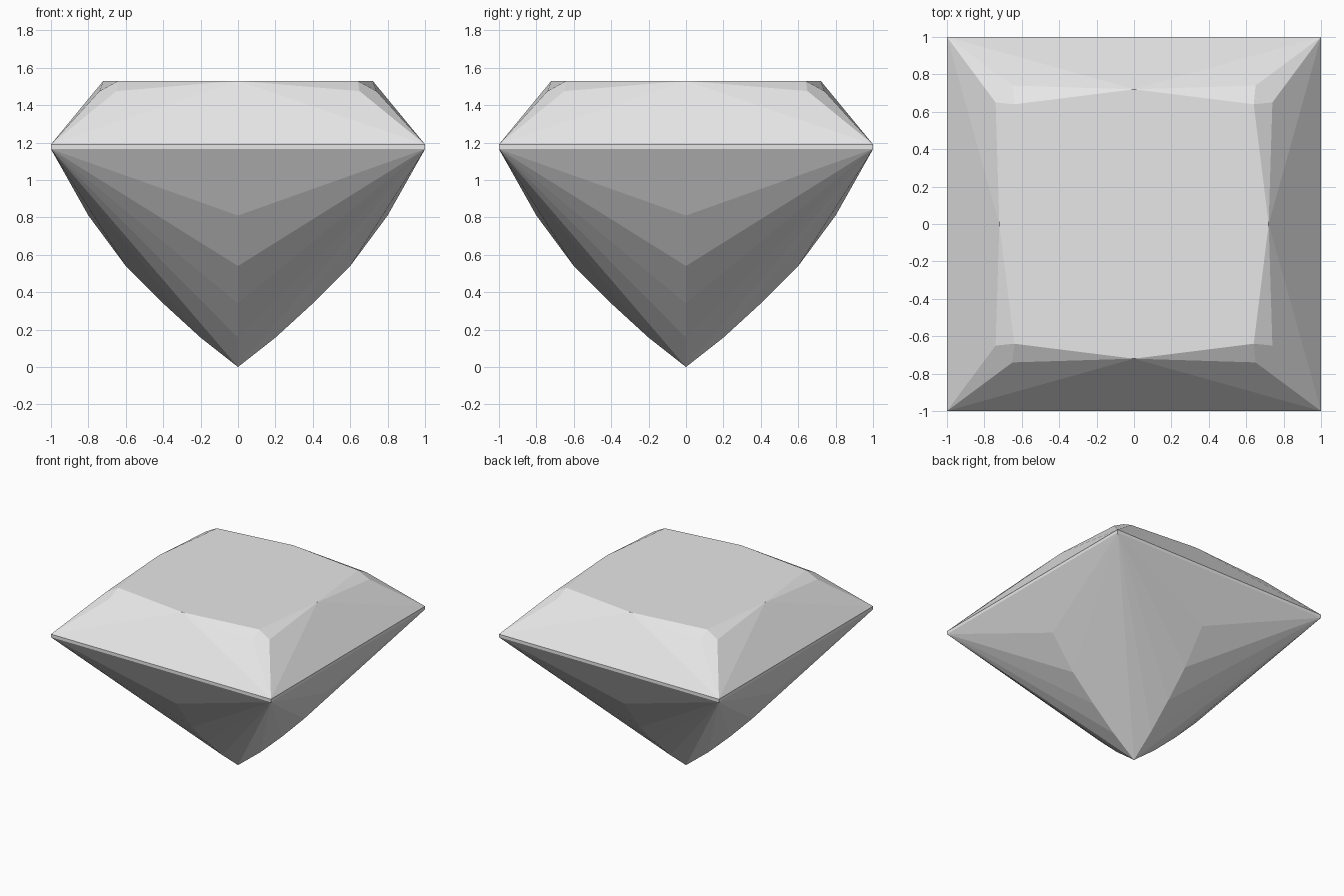
import bpy
import bmesh
from math import pi
from mathutils import Matrix, Vector

old = bpy.data.objects.get("Cube")
if old:
    bpy.data.objects.remove(old, do_unlink=True)

# Single pale grey stone colour
stone = bpy.data.materials.new("pale_grey_stone")
stone.use_nodes = True
grey = (0.8, 0.8, 0.8, 1)
stone.diffuse_color = grey
stone.node_tree.nodes["Principled BSDF"].inputs["Base Color"].default_value = grey

GIRDLE_LOW, GIRDLE_HIGH = 1.165, 1.19
TABLE, BREAK = 1.53, 1.475
CENTRE = Vector((0, 0, 1.1))


def cut_part(name, side_facets, single_facets=()):
    """Repeat the front side's facets on all four sides, facing outward."""
    bm = bmesh.new()
    facets = list(single_facets)
    for turn in range(4):
        spin = Matrix.Rotation(turn * pi / 2, 3, 'Z')
        facets += [[spin @ Vector(p) for p in f] for f in side_facets]
    for facet in facets:
        bm.faces.new([bm.verts.new(p) for p in facet])
    bmesh.ops.remove_doubles(bm, verts=bm.verts[:], dist=0.0005)
    bm.normal_update()
    for face in bm.faces:
        if face.normal.dot(face.calc_center_median() - CENTRE) < 0:
            face.normal_flip()
    mesh = bpy.data.meshes.new(name)
    bm.to_mesh(mesh)
    bm.free()
    mesh.materials.append(stone)
    obj = bpy.data.objects.new(name, mesh)
    bpy.context.collection.objects.link(obj)
    return obj


def mirror(p):
    return (-p[0], p[1], p[2])


def both(facet):
    return [facet, [mirror(p) for p in facet]]


# Crown: main side facets, slim star facets and corner kites
corner = (1, -1, GIRDLE_HIGH)
table_mid = (0, -0.72, TABLE)
table_corner = (0.64, -0.64, TABLE)
front_break = (0.65, -0.74, BREAK)
side_break = (0.74, -0.65, BREAK)
crown = [[corner, mirror(corner), table_mid]]
crown += both([corner, table_mid, front_break])
crown += both([front_break, table_mid, table_corner])
crown.append([corner, front_break, table_corner, side_break])

# Flat eight-sided table on top
table = []
for turn in range(4):
    spin = Matrix.Rotation(turn * pi / 2, 3, 'Z')
    table += [spin @ Vector(table_mid), spin @ Vector(table_corner)]
cut_part("crown", crown, [table])

# Girdle: thin upright band
low = (1, -1, GIRDLE_LOW)
cut_part("girdle", [[low, corner, mirror(corner), mirror(low)]])

# Pavilion: chevron facets fanning from each corner down to the point
keel = [(0, -0.8, 0.81), (0, -0.6, 0.54), (0, -0.4, 0.34),
        (0, -0.2, 0.157), (0, 0, 0)]
pavilion = [[low, mirror(low), keel[0]]]
for upper, lower in zip(keel, keel[1:]):
    pavilion += both([low, upper, lower])
cut_part("pavilion", pavilion)
